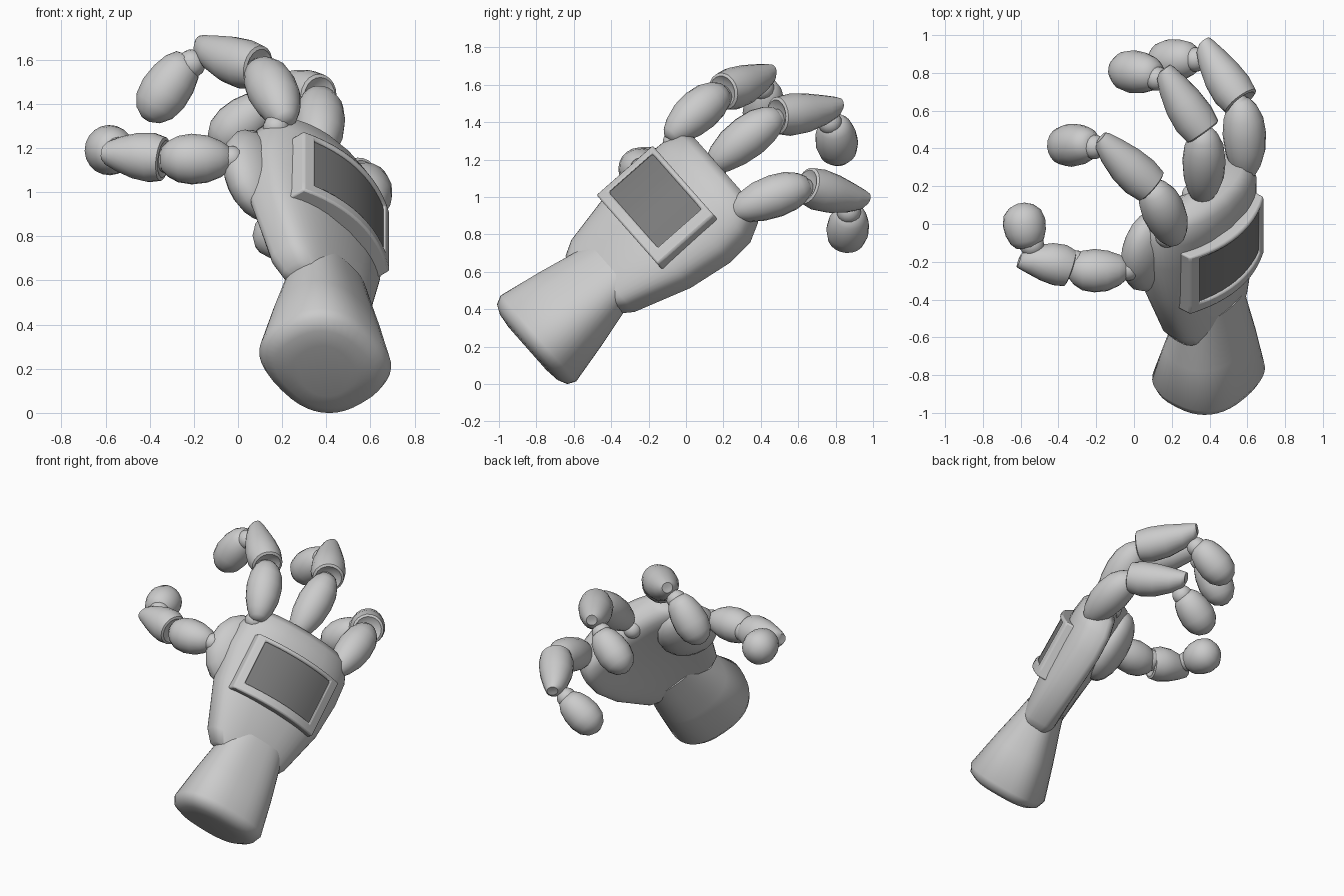
import bpy, bmesh, math
from mathutils import Vector

if "Cube" in bpy.data.objects:
    bpy.data.objects.remove(bpy.data.objects["Cube"])

# Hand frame: U across knuckles, V towards fingers, N out of the back of the hand
U = Vector((0.62, 0.52, -0.59)).normalized()
V = Vector((-0.01, 0.74, 0.67))
V = (V - U * V.dot(U)).normalized()
N = U.cross(V)
P = Vector((0.46, -0.15, 0.94))


def hand(u, v, n):
    return P + U * u + V * v + N * n


def finish(name, bm, angle=40):
    bmesh.ops.recalc_face_normals(bm, faces=bm.faces)
    me = bpy.data.meshes.new(name)
    bm.to_mesh(me)
    bm.free()
    ob = bpy.data.objects.new(name, me)
    bpy.context.collection.objects.link(ob)
    bpy.ops.object.select_all(action='DESELECT')
    bpy.context.view_layer.objects.active = ob
    ob.select_set(True)
    bpy.ops.object.shade_smooth_by_angle(angle=math.radians(angle))
    return ob


def loft(name, rings, angle=40):
    bm = bmesh.new()
    rows = [[bm.verts.new(p) for p in r] for r in rings]
    k = len(rows[0])
    for a, b in zip(rows, rows[1:]):
        for i in range(k):
            bm.faces.new((a[i], a[(i + 1) % k], b[(i + 1) % k], b[i]))
    bm.faces.new(rows[0])
    bm.faces.new(rows[-1])
    return finish(name, bm, angle)


def ball(name, centre, r):
    bm = bmesh.new()
    bmesh.ops.create_uvsphere(bm, u_segments=16, v_segments=10, radius=1)
    for v in bm.verts:
        c = v.co
        v.co = Vector(centre) + U * c.x * r[0] + V * c.y * r[1] + N * c.z * r[2]
    return finish(name, bm)


def sgnpow(x, e):
    return math.copysign(abs(x) ** e, x)


def slab_ring(v, w, n, h, bow, e, u0=0.0, k=40):
    pts = []
    for i in range(k):
        a = 2 * math.pi * i / k
        u = w * sgnpow(math.cos(a), e)
        pts.append(hand(u0 + u, v, n + h * sgnpow(math.sin(a), e) - bow * u * u))
    return pts


# Palm: bowed rounded slab, and the cuff that flares away from the wrist
palm = [(-0.555, .17, -.09, .05, .3), (-0.54, .23, -.09, .09, .3), (-0.46, .285, -.09, .115, .35),
        (-0.15, .385, -.08, .13, .5), (0.1, .415, -.075, .135, .6), (0.25, .405, -.075, .135, .6),
        (0.35, .36, -.075, .12, .6), (0.395, .28, -.075, .07, .6)]
loft("palm", [slab_ring(v, w, n, h, bow, .55, .008) for v, w, n, h, bow in palm], 50)
cuff = [(-1.02, .15, .13), (-1.01, .23, .20), (-0.985, .28, .245), (-0.94, .30, .265),
        (-0.7, .26, .205), (-0.5, .22, .15), (-0.4, .20, .125)]
loft("cuff", [slab_ring(v, a, -.115 + .04 * (v + 1), b, 0, .8, .038) for v, a, b in cuff])
ball("thumb_mound", (0.085, -0.14, 1.075), (.2, .25, .12))

# Back plate: curved frame with a recessed dark panel
us = [-.315, -.26] + [-.26 + .51 * i / 10 for i in range(1, 11)] + [.315]
vs = [-.2, -.14, .17, .2]


def plate(name, inside, lift, thick):
    bm = bmesh.new()
    g = [[bm.verts.new(hand(u, v, .12 + lift - .8 * u * u)) for v in vs] for u in us]
    for i in range(len(us) - 1):
        for j in range(3):
            inner = 0 < i < len(us) - 2 and j == 1
            if inner == inside:
                bm.faces.new((g[i][j], g[i + 1][j], g[i + 1][j + 1], g[i][j + 1]))
    for v in [v for v in bm.verts if not v.link_faces]:
        bm.verts.remove(v)
    low = bmesh.ops.extrude_face_region(bm, geom=bm.faces[:], use_keep_orig=True)["geom"]
    for v in low:
        if isinstance(v, bmesh.types.BMVert):
            v.co -= N * thick
    return finish(name, bm, 35)


frame = plate("plate_frame", False, 0, .12)
bev = frame.modifiers.new("bevel", 'BEVEL')
bev.width, bev.segments = .01, 2
panel = plate("plate_panel", True, -.015, .06)
mat = bpy.data.materials.new("dark_grey")
mat.diffuse_color = (.2, .2, .2, 1)
mat.use_nodes = True
mat.node_tree.nodes["Principled BSDF"].inputs["Base Color"].default_value = mat.diffuse_color
panel.data.materials.append(mat)

# Finger segments: (position along, radius, shift to the back of the finger)
PROX = [(-.02, .03, 0), (.03, .055, 0), (.15, .082, .005), (.35, .107, .01), (.58, .115, .01),
        (.78, .105, .01), (.93, .08, .005), (1.02, .05, 0), (1.04, .02, 0)]
MID = [(.04, .05, 0), (-.02, .085, .0), (.0, .10, .0), (.22, .113, .0), (.5, .105, .005),
       (.8, .08, .017), (1.0, .055, .032), (1.06, .035, .048), (1.05, .012, .045)]
TIP = [(-.04, .03, 0), (-.01, .062, 0), (.12, .09, 0), (.32, .108, 0), (.56, .114, 0),
       (.78, .10, 0), (.93, .065, 0), (1, .02, 0)]


def segment(name, a, b, back, prof, k=20):
    ax = b - a
    d = (back - ax * (back.dot(ax) / ax.length_squared)).normalized()
    s = ax.normalized().cross(d)
    loft(name, [[a + ax * t + d * (off + r * math.cos(2 * math.pi * i / k))
                 + s * r * math.sin(2 * math.pi * i / k) for i in range(k)]
                for t, r, off in prof])


def finger(name, p):
    a, b, c, d, e = [Vector(q) for q in p]
    back = (b + c) / 2 - (a + e) / 2
    inward = back.normalized() * -.04
    root = a - N * .06 if name != "thumb" else a
    segment(name + "_base_segment", a, b, back, PROX)
    segment(name + "_middle_segment", b, c, back, MID)
    segment(name + "_tip_segment", d, e, back, TIP)
    for i, (q, r) in enumerate(((root, .06), (b + inward, .07),
                                ((c + d) / 2 + inward, .065))):
        ball(f"{name}_joint_{i + 1}", q, (r, r, r))


# Each finger: base, first joint, middle end, tip start, tip end
finger("index", [(.22, -.09, 1.32), (.09, .20, 1.565), (-.18, .43, 1.63),
                 (-.23, .425, 1.60), (-.42, .41, 1.33)])
finger("middle", [(.36, .13, 1.16), (.365, .49, 1.435), (.15, .79, 1.455),
                  (.12, .79, 1.40), (-.11, .82, 1.20)])
finger("ring", [(.59, .25, .92), (.565, .65, 1.06), (.36, .92, .965),
                (.32, .88, .92), (.09, .85, .74)])
finger("thumb", [(-.03, -.24, 1.15), (-.34, -.235, 1.15), (-.58, -.155, 1.18),
                 (-.56, -.12, 1.19), (-.60, .11, 1.19)])
